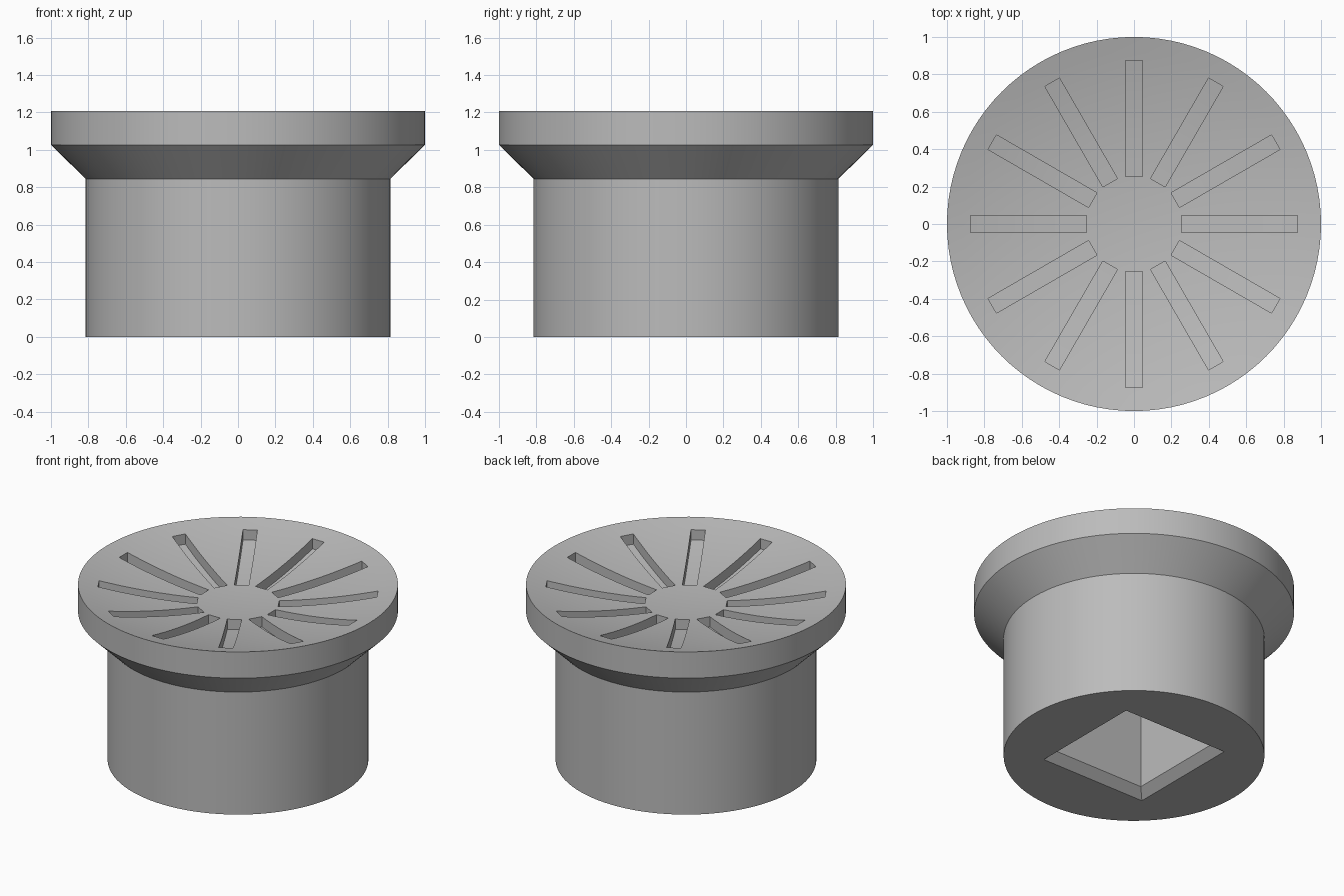
import bpy, bmesh, math
from mathutils import Matrix

if "Cube" in bpy.data.objects:
    bpy.data.objects.remove(bpy.data.objects["Cube"])

TOP, DISH, SLOT_DEPTH = 1.208, 0.132, 0.07
SEGMENTS = 96

grey = bpy.data.materials.new("mid grey")
grey.diffuse_color = (0.5, 0.5, 0.5, 1)
grey.use_nodes = True
grey.node_tree.nodes["Principled BSDF"].inputs["Base Color"].default_value = grey.diffuse_color


def dish_z(r):
    """Height of the shallow spherical dish at radius r."""
    big = (1 + DISH ** 2) / (2 * DISH)
    return TOP - DISH + big - math.sqrt(big ** 2 - r ** 2)


def new_object(name, bm):
    bmesh.ops.recalc_face_normals(bm, faces=bm.faces)
    mesh = bpy.data.meshes.new(name)
    bm.to_mesh(mesh)
    bm.free()
    mesh.materials.append(grey)
    obj = bpy.data.objects.new(name, mesh)
    bpy.context.collection.objects.link(obj)
    return obj


def loft(bm, rings):
    """Closed solid through rings of equal point count."""
    loops = [[bm.verts.new(p) for p in ring] for ring in rings]
    n = len(loops[0])
    for a, b in zip(loops, loops[1:]):
        for i in range(n):
            j = (i + 1) % n
            bm.faces.new((a[i], a[j], b[j], b[i]))
    bm.faces.new(loops[0][::-1])
    bm.faces.new(loops[-1])


def square(half, z):
    return [(-half, -half, z), (half, -half, z), (half, half, z), (-half, half, z)]


# Turned body: stem, flared flange, rim and dished top
profile = [(0.815, 0), (0.815, 0.845), (1, 1.027)]
profile += [(r / 12, dish_z(r / 12)) for r in range(12, 0, -1)]
bm = bmesh.new()
rings = []
for r, z in profile:
    angles = [2 * math.pi * i / SEGMENTS for i in range(SEGMENTS)]
    rings.append([(r * math.cos(a), r * math.sin(a), z) for a in angles])
loft(bm, rings)
centre_cap = bm.faces[:][-1:]
bmesh.ops.poke(bm, faces=centre_cap)
for v in bm.verts:
    if math.hypot(v.co.x, v.co.y) < 1e-4 and v.co.z > 1:
        v.co.z = dish_z(0)
plug = new_object("drain_plug", bm)

# Twelve radial slots whose floors follow the dish
bm = bmesh.new()
for k in range(12):
    turn = Matrix.Rotation(math.radians(30 * k), 3, 'Z')
    sections = []
    for i in range(9):
        r = 0.255 + 0.62 * i / 8
        floor = dish_z(r) - SLOT_DEPTH
        corners = [(r, -0.045, floor), (r, 0.045, floor), (r, 0.045, 1.4), (r, -0.045, 1.4)]
        sections.append([turn @ Matrix.Translation(c).translation for c in corners])
    loft(bm, sections)
slots = new_object("slot_cutter", bm)

# Square socket in the underside with a bevelled mouth
bm = bmesh.new()
loft(bm, [square(0.5, -0.1), square(0.4, 0), square(0.344, 0.056), square(0.344, 0.75)])
socket = new_object("socket_cutter", bm)

# Cut the slots and the socket, then discard the cutters
bpy.context.view_layer.objects.active = plug
plug.select_set(True)
for cutter in (slots, socket):
    cutter.hide_render = True
    mod = plug.modifiers.new("cut", 'BOOLEAN')
    mod.operation = 'DIFFERENCE'
    mod.solver = 'EXACT'
    mod.object = cutter
    bpy.ops.object.modifier_apply(modifier=mod.name)
    bpy.data.objects.remove(cutter)

bpy.ops.object.shade_smooth_by_angle(angle=math.radians(30))
